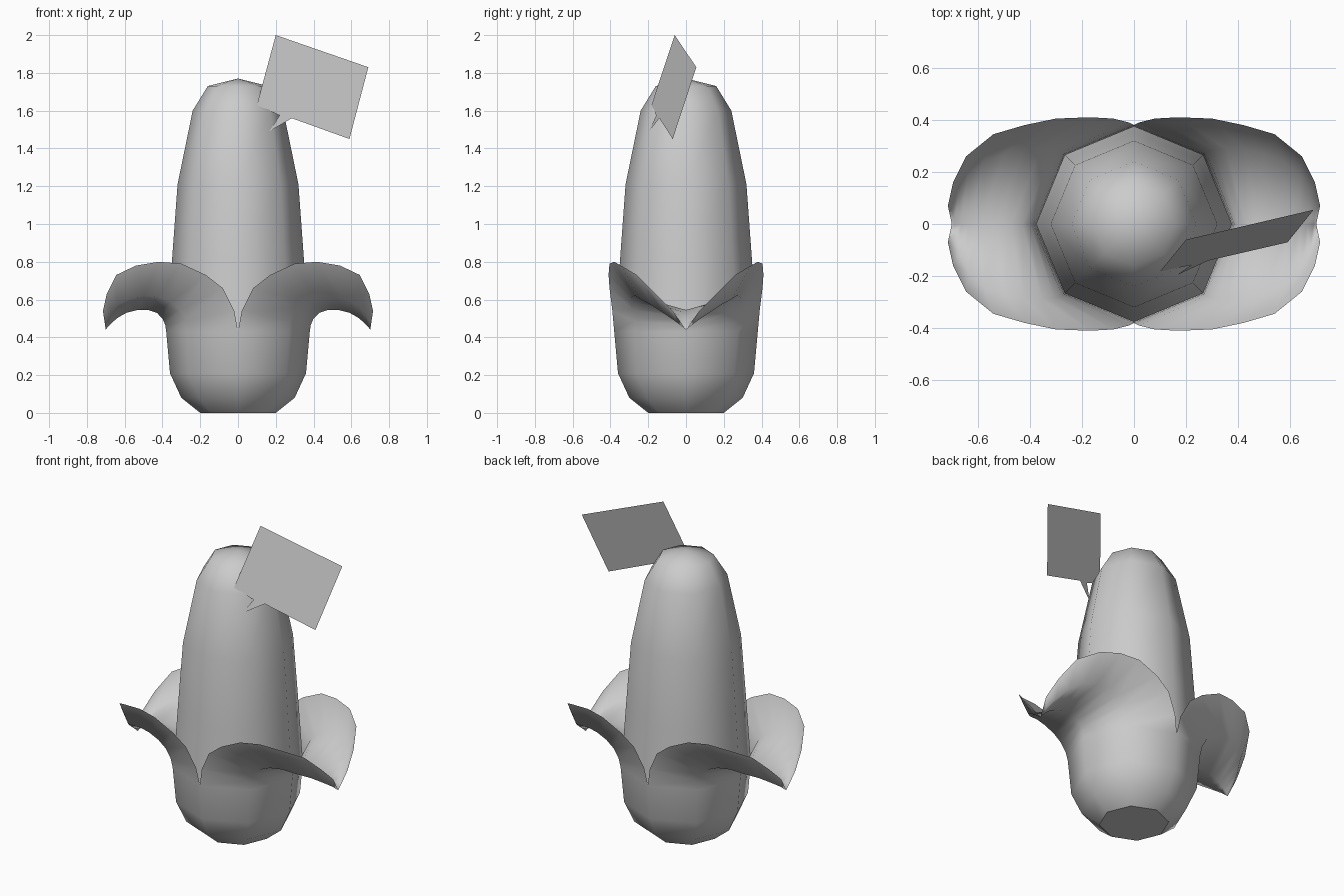
import bpy, bmesh
from math import sin, cos, pi, radians
from mathutils import Matrix

cube = bpy.data.objects.get("Cube")
if cube:
    bpy.data.objects.remove(cube, do_unlink=True)

GREY = (0.6, 0.6, 0.6, 1)
grey = bpy.data.materials.new("plain grey")
grey.use_nodes = True
grey.diffuse_color = GREY
grey.node_tree.nodes["Principled BSDF"].inputs["Base Color"].default_value = GREY


def finish(bm, name, smooth=True):
    """Weld the seams and turn the bmesh into an object."""
    bmesh.ops.remove_doubles(bm, verts=bm.verts, dist=0.002)
    for f in bm.faces:
        f.smooth = smooth
    mesh = bpy.data.meshes.new(name)
    bm.to_mesh(mesh)
    bm.free()
    mesh.materials.append(grey)
    obj = bpy.data.objects.new(name, mesh)
    bpy.context.collection.objects.link(obj)
    return obj


def skin(bm, rows):
    """Bridge consecutive rows of points with quads."""
    grid = [[bm.verts.new(p) for p in row] for row in rows]
    for low, high in zip(grid, grid[1:]):
        for j in range(len(low) - 1):
            bm.faces.new((low[j], low[j + 1], high[j + 1], high[j]))
    return grid


def octagon(r, z):
    return [(r * cos(k * pi / 4), r * sin(k * pi / 4), z) for k in range(9)]


# Fruit: eight-sided rounded column
bm = bmesh.new()
profile = [(0.376, 0.42), (0.35, 0.8), (0.32, 1.21), (0.24, 1.6), (0.16, 1.73), (0, 1.77)]
skin(bm, [octagon(r, z) for r, z in profile])
finish(bm, "fruit")

# Peel: cup with a flat base
bm = bmesh.new()
cup = [(0.2, 0), (0.3, 0.08), (0.36, 0.21), (0.38, 0.43)]
rings = skin(bm, [octagon(r, z) for r, z in cup])
base = bm.faces.new(list(reversed(rings[0][:8])))

# Peel: petal rows, each as middle (x, z) and edge (x, y, z)
petal = [
    ((0.38, 0.43), (0, 0.38, 0.43)),
    ((0.385, 0.465), (0.02, 0.39, 0.54)),
    ((0.40, 0.50), (0.08, 0.405, 0.66)),
    ((0.43, 0.53), (0.17, 0.41, 0.73)),
    ((0.475, 0.545), (0.30, 0.405, 0.79)),
    ((0.53, 0.545), (0.42, 0.38, 0.80)),
    ((0.59, 0.53), (0.54, 0.345, 0.78)),
    ((0.635, 0.505), (0.645, 0.26, 0.73)),
    ((0.665, 0.48), (0.695, 0.16, 0.63)),
    ((0.69, 0.455), (0.715, 0.07, 0.54)),
    ((0.70, 0.44), (0.70, 0, 0.44)),
]


def petal_row(mid, edge):
    row = []
    for k in range(-2, 3):
        a = k * pi / 4
        t = 1 - cos(a)
        row.append((mid[0] + (edge[0] - mid[0]) * t, edge[1] * sin(a),
                    mid[1] + (edge[2] - mid[1]) * t))
    return row


for turn in (0, pi):
    grid = skin(bm, [petal_row(m, e) for m, e in petal])
    bmesh.ops.rotate(bm, verts=[v for row in grid for v in row],
                     cent=(0, 0, 0), matrix=Matrix.Rotation(turn, 3, 'Z'))
bmesh.ops.dissolve_degenerate(bm, dist=0.0005, edges=bm.edges)
peel = finish(bm, "peel")

# Crisp rim around the flat base
bm = bmesh.new()
bm.from_mesh(peel.data)
for e in bm.edges:
    if all(v.co.z < 0.001 for v in e.verts):
        e.smooth = False
for f in bm.faces:
    if f.normal.z < -0.99:
        f.smooth = False
bm.to_mesh(peel.data)
bm.free()

# Speech bubble: thin tilted sheet with a pointed tail
bm = bmesh.new()
outline = [(0.20, 2.0), (0.10, 1.63), (0.22, 1.575), (0.165, 1.49),
           (0.285, 1.56), (0.59, 1.45), (0.69, 1.83)]
bm.faces.new([bm.verts.new((x, -0.06 + 0.319 * (x - 0.2) + 0.245 * (z - 2), z))
              for x, z in outline])
finish(bm, "speech_bubble", smooth=False)
